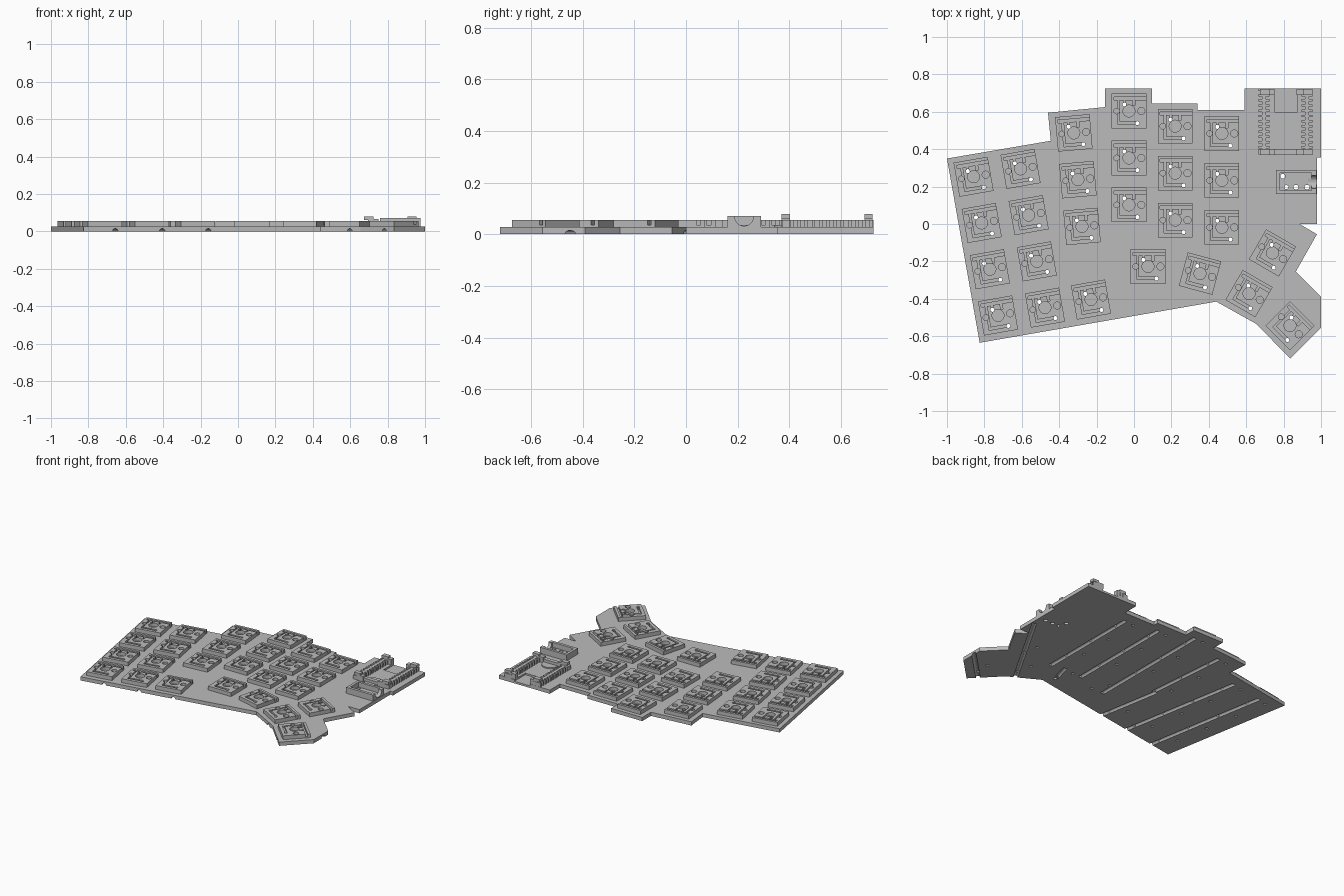
import bpy, bmesh, math
from mathutils import Matrix, Vector

cube = bpy.data.objects.get("Cube")
if cube:
    bpy.data.objects.remove(cube)

BASE, TOP, PITCH = 0.027, 0.055, 0.251

grey = bpy.data.materials.new("light_grey")
grey.use_nodes = True
grey.diffuse_color = (0.5, 0.5, 0.5, 1)
grey.node_tree.nodes["Principled BSDF"].inputs["Base Color"].default_value = (0.5, 0.5, 0.5, 1)


def box(bm, x0, x1, y0, y1, z0, z1, place=Matrix()):
    mid = Vector((x0 + x1, y0 + y1, z0 + z1)) / 2
    size = Matrix.Diagonal((x1 - x0, y1 - y0, z1 - z0, 1))
    bmesh.ops.create_cube(bm, size=1, matrix=place @ Matrix.Translation(mid) @ size)


def rod(bm, place, radius, length, sides=16):
    bmesh.ops.create_cone(bm, cap_ends=True, segments=sides, radius1=radius,
                          radius2=radius, depth=length, matrix=place)


def post(bm, x, y, z0, z1, radius, place=Matrix(), sides=16):
    rod(bm, place @ Matrix.Translation((x, y, (z0 + z1) / 2)), radius, z1 - z0, sides)


def finish(bm, name):
    mesh = bpy.data.meshes.new(name)
    bmesh.ops.recalc_face_normals(bm, faces=bm.faces)
    bm.to_mesh(mesh)
    bm.free()
    mesh.materials.append(grey)
    obj = bpy.data.objects.new(name, mesh)
    bpy.context.collection.objects.link(obj)
    return obj


def carve(obj, bm):
    """Subtract the shapes in bm from obj and bake the result."""
    cutter = finish(bm, "cutter")
    mod = obj.modifiers.new("carve", 'BOOLEAN')
    mod.operation, mod.solver, mod.use_self = 'DIFFERENCE', 'EXACT', True
    mod.object = cutter
    graph = bpy.context.evaluated_depsgraph_get()
    mesh = bpy.data.meshes.new_from_object(obj.evaluated_get(graph))
    obj.modifiers.clear()
    obj.data = mesh
    bpy.data.objects.remove(cutter)


# Key groups: x, y of the lowest key, turn, key count, groove start and end
groups = [
    (-0.727, -0.489, 10, 4, -0.2, 0.8),
    (-0.476, -0.447, 10, 4, -0.2, 0.8),
    (-0.230, -0.404, 10, 1, -0.2, 0.34),
    (-0.278, -0.013, 5, 3, -0.06, 0.55),
    (-0.027, 0.102, 0, 3, -0.4, 0.55),
    (0.220, 0.021, 0, 3, -0.25, 0.55),
    (0.470, -0.018, 0, 3, -0.22, 0.55),
    (0.075, -0.227, 0, 1, 0, 0),
    (0.353, -0.265, -15, 1, -0.08, 0.08),
    (0.615, -0.372, -30, 2, -0.25, 0.6),
    (0.834, -0.543, -45, 1, -0.25, 0.3),
]
pins = [(-0.025, 0.035), (0.045, -0.065)]
places, grooves = [], []
for x, y, turn, count, start, end in groups:
    frame = Matrix.Translation((x, y, 0)) @ Matrix.Rotation(math.radians(turn), 4, 'Z')
    places += [frame @ Matrix.Translation((0, i * PITCH, 0)) for i in range(count)]
    if end > start:
        grooves.append((frame, start, end))

# Base plate
outline = [
    (-1, .35), (-.445, .445), (-.46, .595), (-.155, .625), (-.155, .725), (.095, .725),
    (.095, .645), (.34, .645), (.34, .61), (.59, .61), (.59, .725), (1, .725), (1, .355),
    (.978, .355), (.978, 0), (.885, 0), (.978, -.055), (.865, -.255), (1, -.39),
    (1, -.555), (.835, -.72), (.655, -.535), (.44, -.415), (-.825, -.635)]
bm = bmesh.new()
face = bm.faces.new([bm.verts.new((x, y, 0)) for x, y in outline])
extruded = bmesh.ops.extrude_face_region(bm, geom=[face])["geom"]
bmesh.ops.translate(bm, vec=(0, 0, BASE),
                    verts=[v for v in extruded if isinstance(v, bmesh.types.BMVert)])
plate = finish(bm, "base_plate")

# Wire grooves under the plate, one along each column
bm = bmesh.new()
for frame, start, end in grooves:
    along = Matrix.Translation((0.05, (start + end) / 2, 0)) @ Matrix.Rotation(math.pi / 2, 4, 'X')
    rod(bm, frame @ along, 0.015, end - start)
carve(plate, bm)

# Pin holes, jack holes and the port recess through the plate
jack_pins = [(.795, .255), (.815, .197), (.866, .197), (.925, .197)]
bm = bmesh.new()
for place in places:
    for x, y in pins:
        post(bm, x, y, -0.05, 0.1, 0.011, place, 10)
for i, (x, y) in enumerate(jack_pins):
    post(bm, x, y, -0.05, 0.1, 0.015 if i != 1 else 0.011)
box(bm, .75, .875, .6, .8, .015, .1)
carve(plate, bm)

# Switch socket, carved once and shared by every key
bm = bmesh.new()
box(bm, -.0925, .0925, -.0925, .0925, BASE - .002, TOP)
socket = finish(bm, "switch_socket")
bm = bmesh.new()
box(bm, -.08, .1, .059, .075, .036, .1)
box(bm, -.06, -.05, -.06, .06, .042, .1)
box(bm, -.06, .045, -.07, -.056, .042, .1)
box(bm, -.03, -.018, .035, .065, .04, .1)
box(bm, .02, .032, .03, .065, .04, .1)
post(bm, 0, 0, .03, .1, .032, sides=24)
post(bm, -.066, 0, .03, .1, .015)
post(bm, .066, 0, .03, .1, .019)
for x, y in pins:
    post(bm, x, y, 0, .1, .011, sides=10)
carve(socket, bm)
socket.matrix_world = places[0]
for place in places[1:]:
    copy = bpy.data.objects.new("switch_socket", socket.data)
    copy.matrix_world = place
    bpy.context.collection.objects.link(copy)

# Controller cradle: two slotted rails, a front bar and four clips
bm = bmesh.new()
for x0, x1 in ((.665, .725), (.895, .955)):
    mid = (x0 + x1) / 2
    box(bm, mid - .01, mid + .01, .375, .725, BASE - .002, TOP)
    for i in range(13):
        y = .375 + i * .028
        box(bm, x0, x1, y, y + .013, BASE - .002, TOP)
    for y0 in (.37, .69):
        box(bm, mid, mid + .055 if mid < .8 else mid - .055, y0, y0 + .032, BASE, .066)
        box(bm, mid - .02, mid + .03, y0, y0 + .032, .06, .079)
box(bm, .665, .955, .372, .4, BASE - .002, TOP)
finish(bm, "controller_cradle")
bm = bmesh.new()
post(bm, .81, .4, BASE - .002, .035, .06, sides=24)
finish(bm, "reset_pad")

# Jack holder with a pocket and a round cable opening
bm = bmesh.new()
box(bm, .76, .975, .16, .29, BASE - .002, .071)
holder = finish(bm, "jack_holder")
bm = bmesh.new()
box(bm, .78, .95, .18, .272, .035, .1)
rod(bm, Matrix.Translation((.96, .225, .068)) @ Matrix.Rotation(math.pi / 2, 4, 'Y'), .036, .06, 24)
for x, y in jack_pins:
    post(bm, x, y, 0, .1, .013)
carve(holder, bm)
